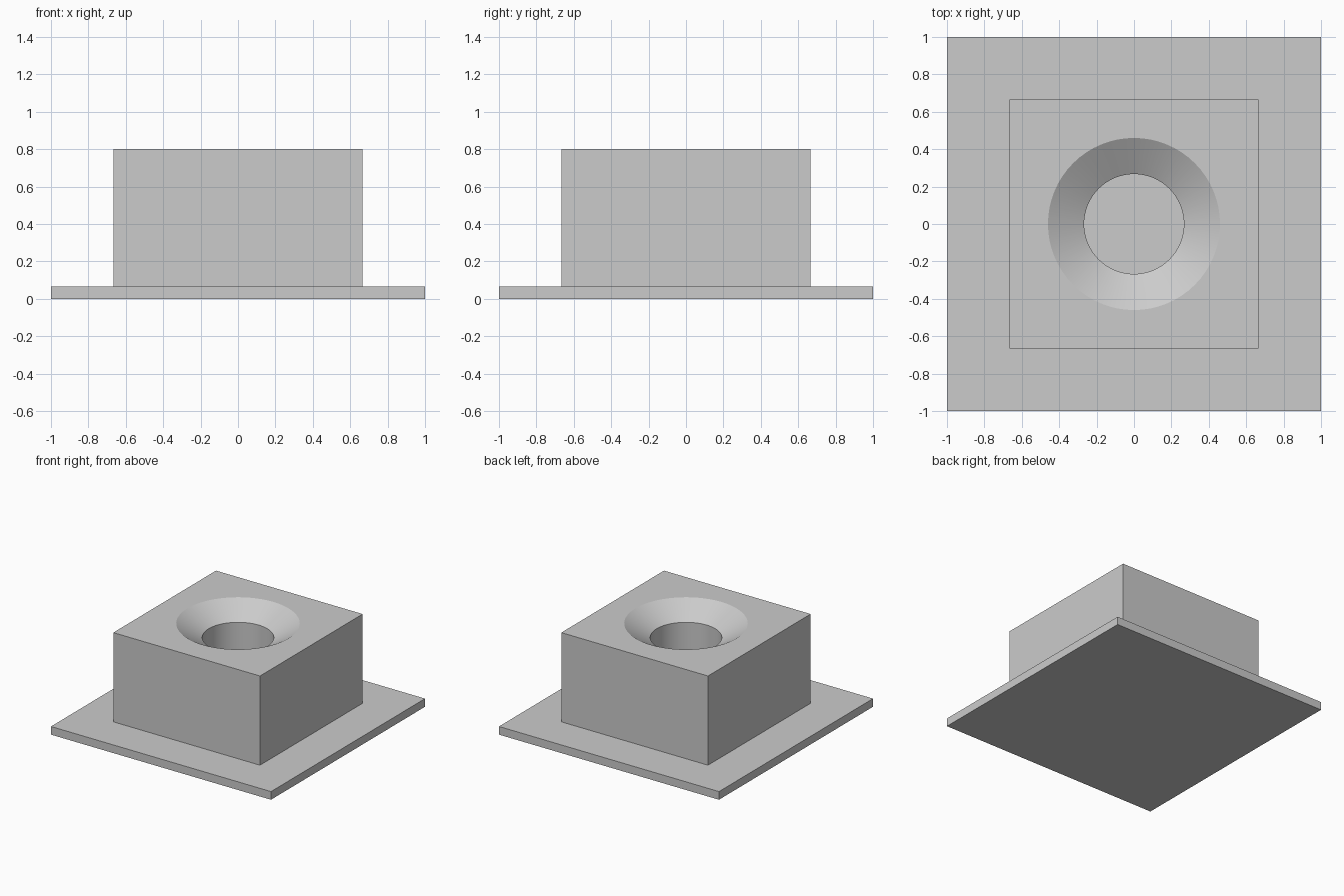
import bpy
import bmesh
import math

cube = bpy.data.objects.get("Cube")
if cube:
    bpy.data.objects.remove(cube, do_unlink=True)

PLATE_TOP, BLOCK_TOP = 0.067, 0.8
RIM_Z = 0.684  # where the countersink meets the bore
BORE_R, SINK_R = 0.267, 0.46
SIDES = 64

grey = bpy.data.materials.new("plain grey")
grey.use_nodes = True
grey.diffuse_color = (0.6, 0.6, 0.6, 1)
grey.node_tree.nodes["Principled BSDF"].inputs["Base Color"].default_value = (0.6, 0.6, 0.6, 1)


def box(name, width, z0, z1):
    bpy.ops.mesh.primitive_cube_add(size=1, location=(0, 0, (z0 + z1) / 2))
    ob = bpy.context.object
    ob.name = name
    ob.scale = (width, width, z1 - z0)
    bpy.ops.object.transform_apply(location=True, rotation=False, scale=True)
    ob.data.materials.append(grey)
    return ob


def lathe(name, profile):
    """Closed solid of revolution from (radius, height) pairs, bottom to top."""
    bm = bmesh.new()
    rings = []
    for r, z in profile:
        angles = [math.tau * i / SIDES for i in range(SIDES)]
        rings.append([bm.verts.new((r * math.cos(a), r * math.sin(a), z)) for a in angles])
    for low, high in zip(rings, rings[1:]):
        for i in range(SIDES):
            j = (i + 1) % SIDES
            bm.faces.new((low[i], low[j], high[j], high[i]))
    bm.faces.new(rings[0][::-1])
    bm.faces.new(rings[-1])
    mesh = bpy.data.meshes.new(name)
    bm.to_mesh(mesh)
    bm.free()
    mesh.materials.append(grey)
    ob = bpy.data.objects.new(name, mesh)
    bpy.context.collection.objects.link(ob)
    return ob


# Square base plate, which also forms the floor of the hole
box("base_plate", 2, 0, PLATE_TOP)

# Raised block with a countersunk bore
block = box("raised_block", 1.333, PLATE_TOP, BLOCK_TOP)
over = 0.05
slope = (SINK_R - BORE_R) / (BLOCK_TOP - RIM_Z)
cutter = lathe("hole_cutter", [(BORE_R, PLATE_TOP - over), (BORE_R, RIM_Z),
                               (SINK_R + slope * over, BLOCK_TOP + over)])
cutter.hide_render = True

cut = block.modifiers.new("countersunk_hole", "BOOLEAN")
cut.operation = "DIFFERENCE"
cut.solver = "EXACT"
cut.object = cutter
bpy.ops.object.select_all(action="DESELECT")
block.select_set(True)
bpy.context.view_layer.objects.active = block
bpy.ops.object.modifier_apply(modifier=cut.name)
bpy.data.objects.remove(cutter, do_unlink=True)

# Smooth the round walls, keep the edges crisp
bpy.ops.object.shade_smooth_by_angle(angle=math.radians(25))
